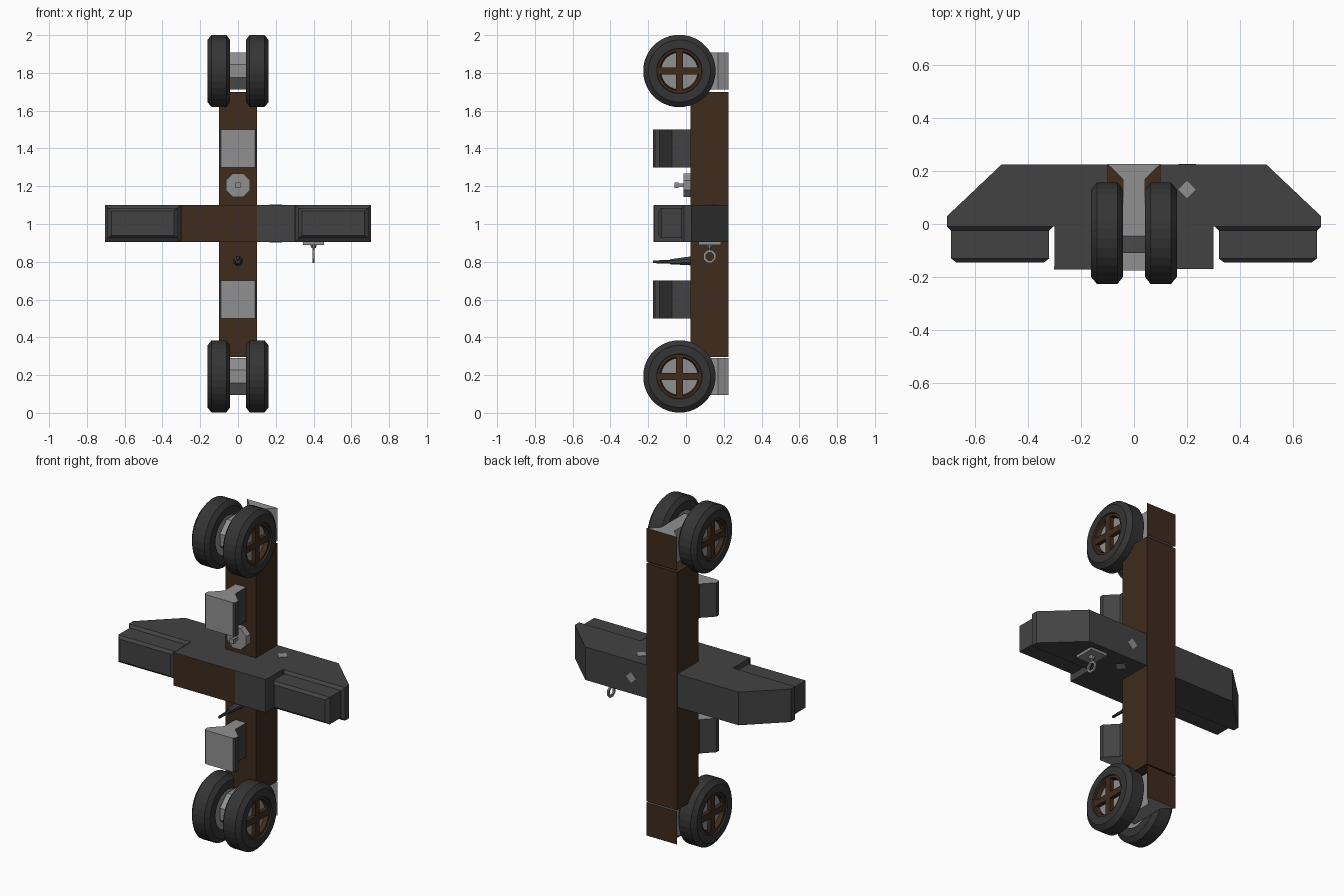
import bpy, bmesh, math
from mathutils import Matrix, Vector

if "Cube" in bpy.data.objects:
    bpy.data.objects.remove(bpy.data.objects["Cube"])


def material(name, rgb):
    m = bpy.data.materials.new(name)
    m.diffuse_color = (*rgb, 1)
    m.use_nodes = True
    m.node_tree.nodes["Principled BSDF"].inputs["Base Color"].default_value = m.diffuse_color
    return m


BROWN = material("brown", (0.05, 0.024, 0.012))
DARK = material("dark", (0.055, 0.055, 0.055))
TYRE = material("tyre", (0.035, 0.035, 0.035))
GREY = material("grey", (0.28, 0.28, 0.28))


def finish(name, bm, mat, second=None, test=None):
    bmesh.ops.recalc_face_normals(bm, faces=bm.faces)
    bm.normal_update()
    if test:
        for f in bm.faces:
            f.material_index = int(test(f.normal))
    me = bpy.data.meshes.new(name)
    bm.to_mesh(me)
    bm.free()
    me.materials.append(mat)
    if second:
        me.materials.append(second)
    ob = bpy.data.objects.new(name, me)
    bpy.context.collection.objects.link(ob)
    return ob


def loft(name, sections, mat, second=None, test=None):
    """Rectangles (y, x0, x1, z0, z1) joined along y."""
    bm = bmesh.new()
    rings = [[bm.verts.new(p) for p in
              ((x0, y, z0), (x1, y, z0), (x1, y, z1), (x0, y, z1))]
             for y, x0, x1, z0, z1 in sections]
    for a, b in zip(rings, rings[1:]):
        for i in range(4):
            j = (i + 1) % 4
            bm.faces.new((a[i], a[j], b[j], b[i]))
    bm.faces.new(rings[0])
    bm.faces.new(rings[-1])
    return finish(name, bm, mat, second, test)


def prism(name, pts, z0, z1, mat):
    """Extrude an xy outline from z0 to z1."""
    bm = bmesh.new()
    f = bm.faces.new([bm.verts.new((x, y, z0)) for x, y in pts])
    r = bmesh.ops.extrude_face_region(bm, geom=[f])
    vs = [v for v in r["geom"] if isinstance(v, bmesh.types.BMVert)]
    bmesh.ops.translate(bm, verts=vs, vec=(0, 0, z1 - z0))
    return finish(name, bm, mat)


def ring(name, profile, centre, n, mat):
    """Closed (x, radius) profile revolved about the x axis."""
    bm = bmesh.new()
    cx, cy, cz = centre
    rows = []
    for k in range(n):
        a = 2 * math.pi * (k + 0.5) / n
        rows.append([bm.verts.new((cx + x, cy + r * math.cos(a), cz + r * math.sin(a)))
                     for x, r in profile])
    m = len(profile)
    for k in range(n):
        a, b = rows[k], rows[(k + 1) % n]
        for i in range(m):
            j = (i + 1) % m
            bm.faces.new((a[i], a[j], b[j], b[i]))
    return finish(name, bm, mat)


def cone(name, start, end, r1, r2, n, mat):
    bm = bmesh.new()
    a, b = Vector(start), Vector(end)
    d = b - a
    rot = Vector((0, 0, 1)).rotation_difference(d).to_matrix().to_4x4()
    bmesh.ops.create_cone(bm, cap_ends=True, segments=n, radius1=r1, radius2=r2, depth=d.length,
                          matrix=Matrix.Translation((a + b) / 2) @ rot
                          @ Matrix.Rotation(math.pi / n, 4, "Z"))
    return finish(name, bm, mat)


# upright beam
loft("main_beam", [(0.226, -0.1, 0.1, 0.297, 1.7), (0.025, -0.1, 0.1, 0.297, 1.7)], BROWN)

# crossbar with swept back corners and protruding centre
half = [(0.5, 0.224), (0.705, 0.03), (0.705, -0.01), (0.3, -0.01), (0.3, -0.17)]
prism("crossbar", half + [(-x, y) for x, y in reversed(half)], 0.905, 1.1, DARK)
loft("crossbar_front_panel", [(-0.16, -0.301, 0.1, 0.906, 1.099),
                              (-0.172, -0.301, 0.1, 0.906, 1.099)], BROWN)

# stepped boxes on the front of each wing
for s, side in ((1, "right"), (-1, "left")):
    loft(f"wing_box_{side}", [(y, s * a, s * b, c, d) for y, a, b, c, d in (
        (-0.01, 0.305, 0.705, 0.905, 1.1), (-0.025, 0.32, 0.69, 0.925, 1.085),
        (-0.13, 0.32, 0.69, 0.925, 1.085), (-0.145, 0.34, 0.67, 0.94, 1.07))], DARK)

# T-shaped panels above and below the crossbar
for z, pos in ((0.6, "lower"), (1.4, "upper")):
    loft(f"{pos}_panel", [(y, -w, w, z - 0.1, z + 0.1) for y, w in (
        (0.03, 0.035), (-0.075, 0.035), (-0.14, 0.1), (-0.165, 0.1), (-0.175, 0.09))],
        GREY, DARK, lambda n: abs(n.x) > 0.3)

# axle blocks and wheels at both ends
WY = -0.035
for z, pos in ((0.193, "lower"), (1.81, "upper")):
    loft(f"{pos}_axle_block", [(y, -w, w, z - h, z + h) for y, w, h in (
        (0.226, 0.1, 0.098), (0.17, 0.042, 0.098), (-0.045, 0.042, 0.098),
        (-0.11, 0.042, 0.035))], GREY, BROWN, lambda n: n.y > 0.9)
    for s, side in ((1, "right"), (-1, "left")):
        tag = f"{pos}_{side}"
        c = (0, WY, z)
        ring(f"{tag}_tyre", [(s * x, r) for x, r in (
            (0.042, 0.115), (0.042, 0.165), (0.062, 0.192), (0.14, 0.192),
            (0.162, 0.165), (0.162, 0.12), (0.14, 0.115))], c, 32, TYRE)
        ring(f"{tag}_rim", [(s * x, r) for x, r in (
            (0.12, 0.125), (0.153, 0.122), (0.153, 0.105), (0.12, 0.095))], c, 32, BROWN)
        cone(f"{tag}_hub", (s * 0.05, WY, z), (s * 0.13, WY, z), 0.118, 0.118, 32, GREY)
        for a, b, part in ((0.108, 0.019, "cross_spoke"), (0.019, 0.108, "upright_spoke")):
            loft(f"{tag}_{part}", [(WY - a, s * 0.12, s * 0.153, z - b, z + b),
                                   (WY + a, s * 0.12, s * 0.153, z - b, z + b)], BROWN)

# octagonal knob on the upper beam
cone("knob_base", (0, 0.03, 1.205), (0, -0.013, 1.205), 0.068, 0.068, 8, GREY)
cone("knob_stem", (0, -0.01, 1.205), (0, -0.04, 1.205), 0.013, 0.013, 4, GREY)
cone("knob_tip", (0, -0.04, 1.205), (0, -0.06, 1.205), 0.02, 0.02, 4, GREY)

# spike on the lower beam
cone("spike_base", (0, 0.03, 0.805), (0, -0.085, 0.8), 0.026, 0.014, 8, DARK)
cone("spike_tip", (0, -0.085, 0.8), (0, -0.175, 0.8), 0.01, 0.008, 8, DARK)

# hanging ring under the right wing
loft("ring_plate", [(0.065, 0.345, 0.455, 0.89, 0.907), (0.185, 0.345, 0.455, 0.89, 0.907)], GREY)
cone("ring_boss", (0.4, 0.125, 0.892), (0.4, 0.125, 0.872), 0.02, 0.012, 8, GREY)
cone("ring_stem", (0.4, 0.125, 0.875), (0.4, 0.125, 0.855), 0.006, 0.006, 8, GREY)
ring("hanging_ring", [(-0.005, 0.022), (-0.005, 0.036), (0.005, 0.036), (0.005, 0.022)],
     (0.4, 0.125, 0.828), 8, GREY)

# diamond studs on top, bottom and back of the right wing
for name, p, q in (("top", (0.2, 0.13, 1.08), (0.2, 0.13, 1.103)),
                   ("bottom", (0.2, 0.13, 0.92), (0.2, 0.13, 0.902)),
                   ("back", (0.2, 0.2, 1.0), (0.2, 0.226, 1.0))):
    stud = cone(f"{name}_stud", (0, 0, 0), Vector(q) - Vector(p), 0.033, 0.033, 4, GREY)
    # turn the square stud onto its corner
    axis = (Vector(q) - Vector(p)).normalized()
    stud.matrix_world = Matrix.Translation(p) @ Matrix.Rotation(math.pi / 4, 4, axis)
